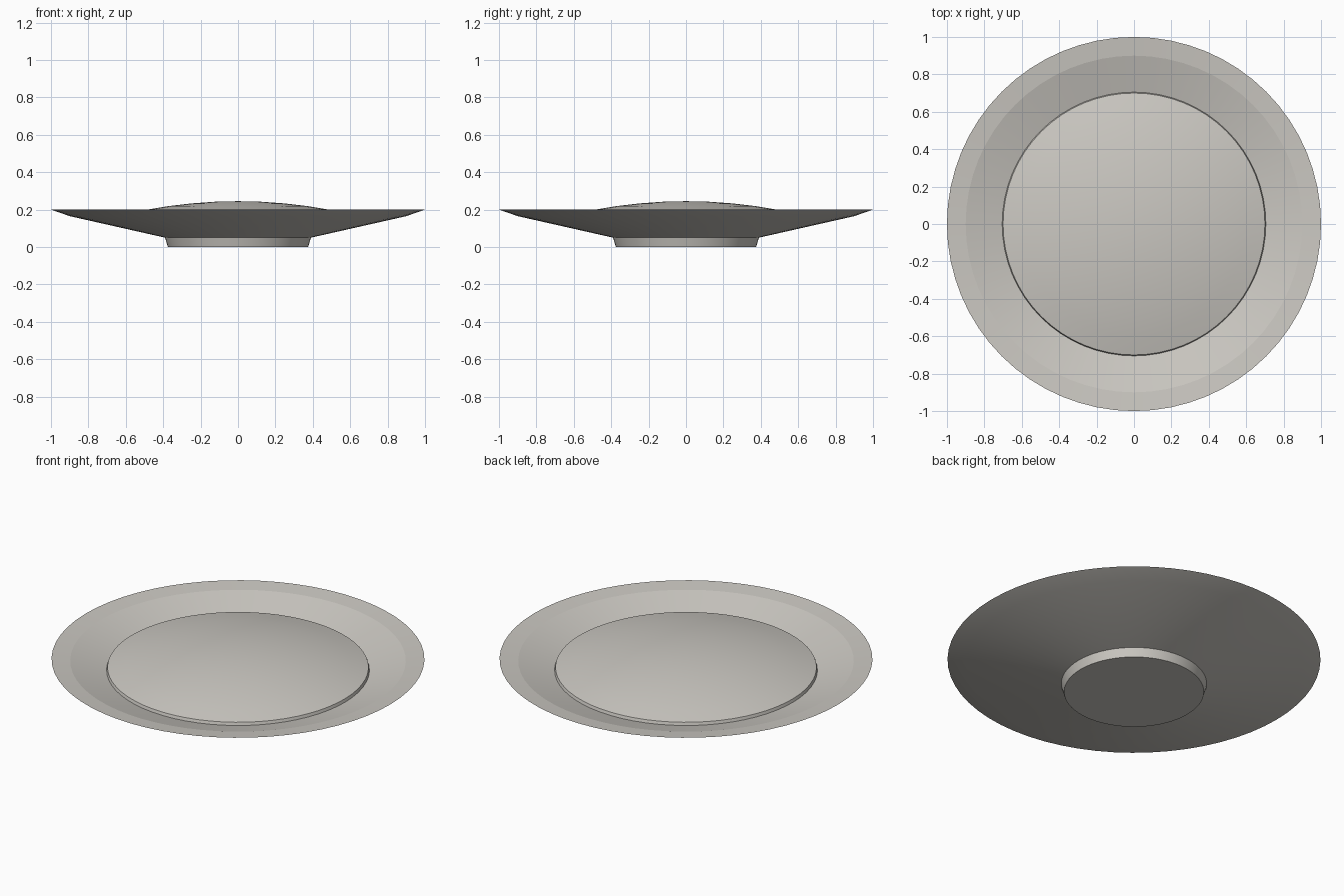
import bpy, bmesh, math

if "Cube" in bpy.data.objects:
    bpy.data.objects.remove(bpy.data.objects["Cube"])

SIDES = 64

clay = bpy.data.materials.new("warm_grey")
clay.diffuse_color = (0.6, 0.58, 0.54, 1)
clay.use_nodes = True
clay.node_tree.nodes["Principled BSDF"].inputs["Base Color"].default_value = clay.diffuse_color


def lathe(name, profile):
    """Revolve (radius, height) points about z; radius 0 closes to a pole."""
    bm = bmesh.new()
    rings = []
    for r, z in profile:
        if r == 0:
            rings.append([bm.verts.new((0, 0, z))] * SIDES)
        else:
            rings.append([bm.verts.new((r * math.cos(a), r * math.sin(a), z))
                          for a in (2 * math.pi * i / SIDES for i in range(SIDES))])
    for low, high in zip(rings, rings[1:]):
        for i in range(SIDES):
            j = (i + 1) % SIDES
            bm.faces.new(dict.fromkeys((low[i], low[j], high[j], high[i])))
    bmesh.ops.recalc_face_normals(bm, faces=bm.faces)
    mesh = bpy.data.meshes.new(name)
    bm.to_mesh(mesh)
    bm.free()
    mesh.materials.append(clay)
    obj = bpy.data.objects.new(name, mesh)
    bpy.context.collection.objects.link(obj)
    bpy.ops.object.select_all(action='DESELECT')
    obj.select_set(True)
    bpy.context.view_layer.objects.active = obj
    bpy.ops.object.shade_smooth_by_angle(angle=math.radians(7))
    return obj


# One closed body: foot, flared underside, rim, sunken ring, small step, shallow dome
dome = [(r, 0.245 - 0.19 * r * r) for r in (0.7, 0.6, 0.5, 0.375, 0.25, 0.125, 0)]
lathe("dish", [(0, 0), (0.375, 0), (0.39, 0.05), (0.9, 0.165), (1.0, 0.2),
               (0.9, 0.19), (0.705, 0.135)] + dome)
